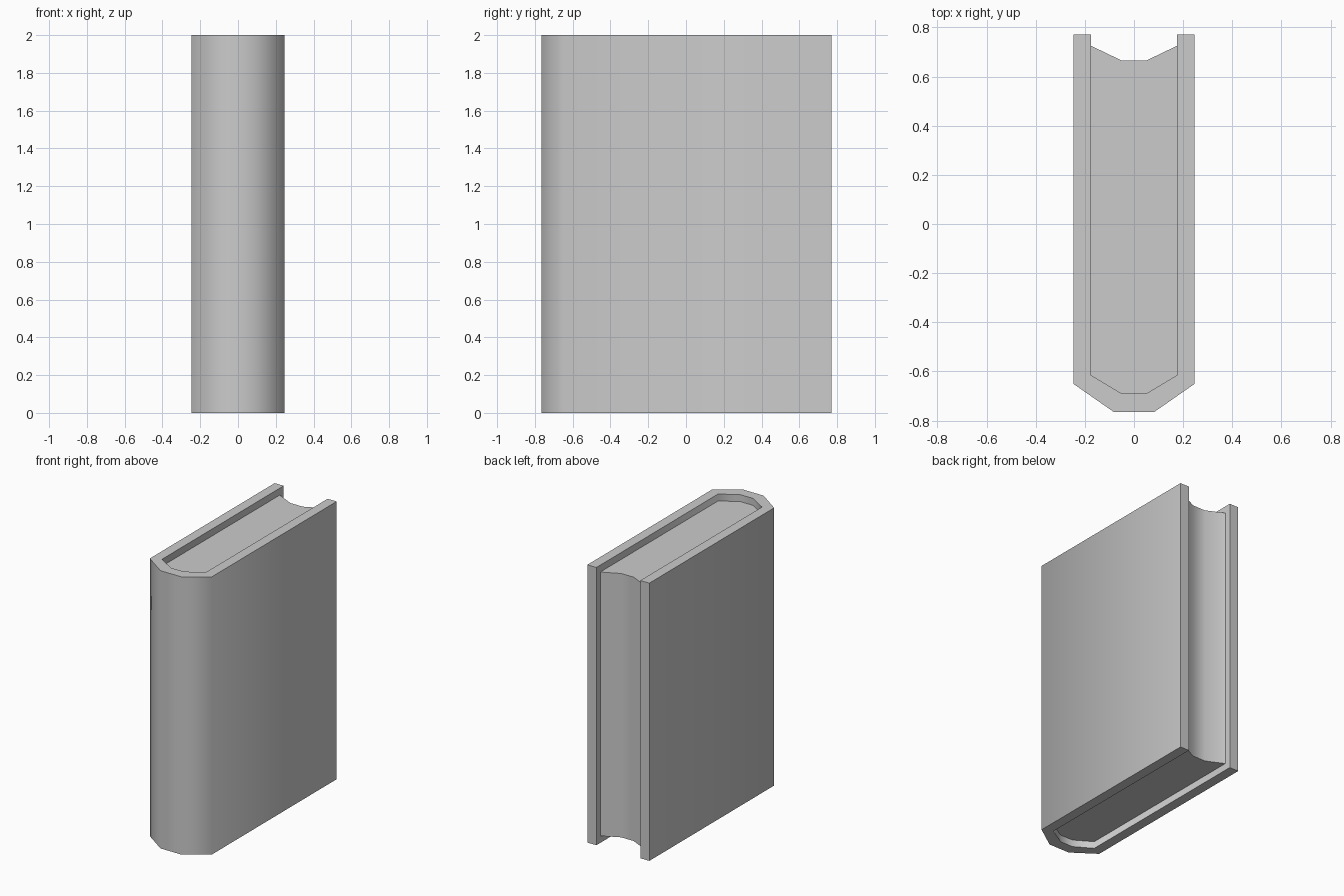
import bpy, bmesh, math

old = bpy.data.objects.get("Cube")
if old:
    bpy.data.objects.remove(old)

grey = bpy.data.materials.new("plain_grey")
grey.use_nodes = True
colour = (0.6, 0.6, 0.6, 1)
grey.diffuse_color = colour
grey.node_tree.nodes["Principled BSDF"].inputs["Base Color"].default_value = colour


def mirrored(half):
    """Close a right-hand half outline with its mirror image across x = 0."""
    return half + [(-x, y) for x, y in reversed(half)]


def extrude_profile(name, outline, bottom, top):
    """Stand a flat outline upright between two heights."""
    bm = bmesh.new()
    base = bm.faces.new([bm.verts.new((x, y, bottom)) for x, y in outline])
    result = bmesh.ops.extrude_face_region(bm, geom=[base], use_keep_orig=True)
    moved = [v for v in result["geom"] if isinstance(v, bmesh.types.BMVert)]
    bmesh.ops.translate(bm, verts=moved, vec=(0, 0, top - bottom))
    bmesh.ops.recalc_face_normals(bm, faces=bm.faces)
    mesh = bpy.data.meshes.new(name)
    bm.to_mesh(mesh)
    bm.free()
    mesh.materials.append(grey)
    obj = bpy.data.objects.new(name, mesh)
    bpy.context.collection.objects.link(obj)
    bpy.ops.object.select_all(action="DESELECT")
    obj.select_set(True)
    bpy.context.view_layer.objects.active = obj
    bpy.ops.object.shade_smooth_by_angle(angle=math.radians(62))
    return obj


height = 2.0
page_inset = 0.05

# Cover: two boards joined by a faceted spine, one wrapped outline
spine_inner = [(0.05, -0.69), (0.175, -0.615)]
cover_half = spine_inner + [(0.175, 0.77), (0.247, 0.77), (0.247, -0.65), (0.082, -0.765)]
extrude_profile("cover", mirrored(cover_half), 0, height)

# Page block: fills the cover, with a hollow fore edge
pages_half = spine_inner + [(0.175, 0.725), (0.05, 0.665)]
extrude_profile("pages", mirrored(pages_half), page_inset, height - page_inset)
